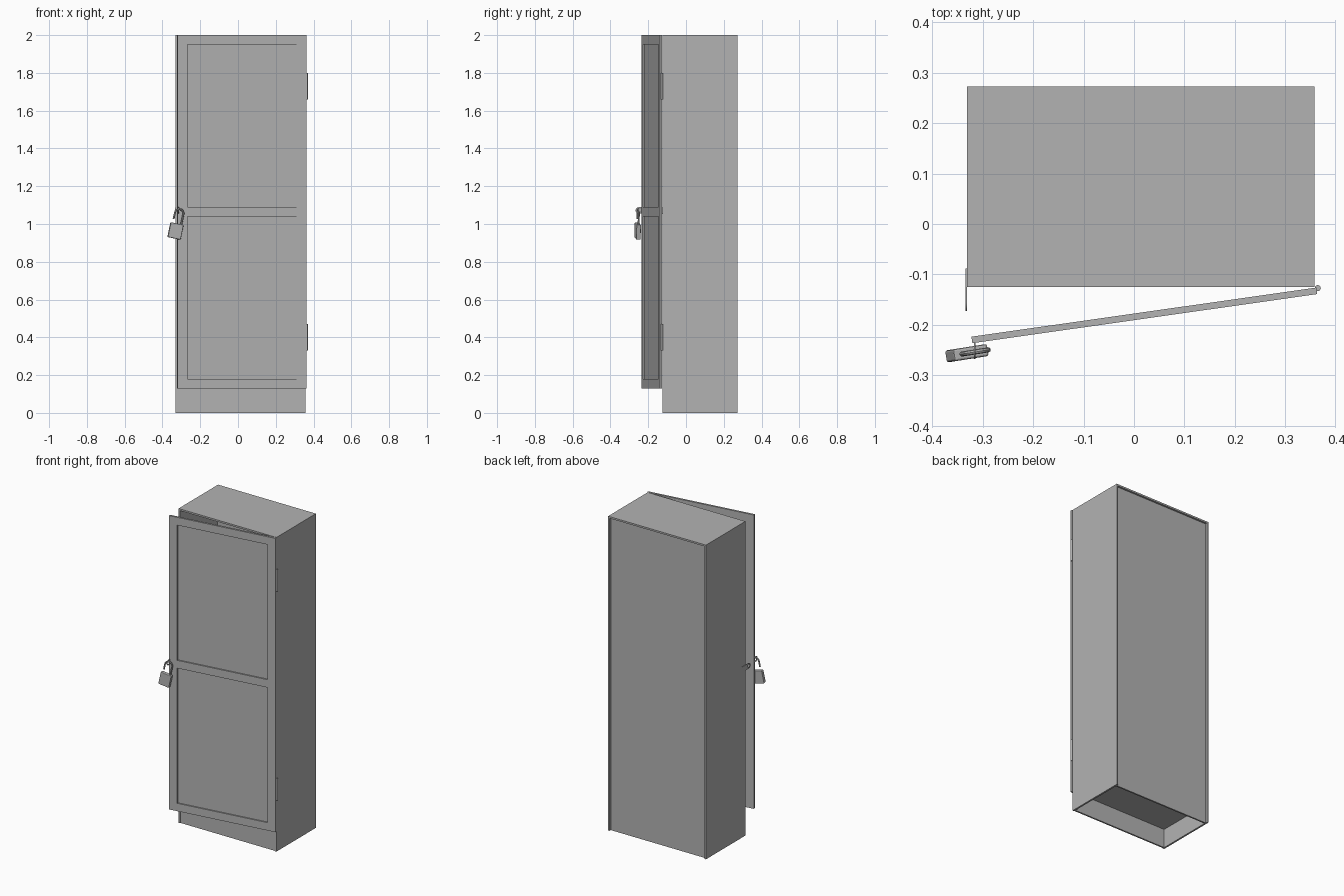
import bpy, bmesh, math
from mathutils import Matrix, Vector

if "Cube" in bpy.data.objects:
    bpy.data.objects.remove(bpy.data.objects["Cube"])

grey = bpy.data.materials.new("grey_metal")
grey.diffuse_color = (0.45, 0.45, 0.45, 1)
grey.use_nodes = True
grey.node_tree.nodes["Principled BSDF"].inputs["Base Color"].default_value = grey.diffuse_color


def add_mesh(name, bm, matrix=Matrix()):
    bmesh.ops.recalc_face_normals(bm, faces=bm.faces)
    me = bpy.data.meshes.new(name)
    bm.to_mesh(me)
    bm.free()
    ob = bpy.data.objects.new(name, me)
    ob.matrix_world = matrix
    me.materials.append(grey)
    bpy.context.collection.objects.link(ob)
    return ob


def box(name, lo, hi, matrix=Matrix(), bevel=0):
    lo, hi = Vector(lo), Vector(hi)
    bm = bmesh.new()
    m = Matrix.Translation((lo + hi) / 2) @ Matrix.Diagonal((*(hi - lo), 1))
    bmesh.ops.create_cube(bm, size=1, matrix=m)
    if bevel:
        bmesh.ops.bevel(bm, geom=bm.edges[:], offset=bevel, segments=2,
                        profile=0.5, affect='EDGES')
    return add_mesh(name, bm, matrix)


def finish_curve(name, cu, matrix):
    ob = bpy.data.objects.new(name, cu)
    bpy.context.collection.objects.link(ob)
    ob.matrix_world = matrix
    cu.materials.append(grey)
    bpy.ops.object.select_all(action='DESELECT')
    ob.select_set(True)
    bpy.context.view_layer.objects.active = ob
    bpy.ops.object.convert(target='MESH')
    bpy.ops.object.shade_smooth_by_angle(angle=math.radians(40))


def add_spline(cu, pts, cyclic):
    sp = cu.splines.new('POLY')
    sp.points.add(len(pts) - 1)
    for p, c in zip(sp.points, pts):
        p.co = (*c, 1)
    sp.use_cyclic_u = cyclic


# Cabinet shell: open front, inset back, raised floor and plinth
X0, X1, Y0, Y1, T = -0.331, 0.358, -0.125, 0.272, 0.011
box("left_side", (X0, Y0, 0), (X0 + T, Y1, 2))
box("right_side", (X1 - T, Y0, 0), (X1, Y1, 2))
box("top_panel", (X0 + T, Y0, 2 - T), (X1 - T, Y1, 2))
box("back_panel", (X0 + T, Y1 - 0.022, 0), (X1 - T, Y1 - 0.012, 2 - T))
box("floor_panel", (X0 + T, Y0, 0.12), (X1 - T, Y1 - 0.022, 0.13))
box("plinth", (X0 + T, Y0 + 0.004, 0), (X1 - T, Y0 + 0.014, 0.12))

# Door, ajar, with two recessed panels
door_m = Matrix.Translation((0.361, -0.126, 0)) @ Matrix.Rotation(math.radians(8.1), 4, 'Z')
xs = [-0.69, -0.637, -0.053, 0]
zs = [0.13, 0.18, 1.04, 1.09, 1.95, 2.0]
bm = bmesh.new()
grid = [[bm.verts.new((x, -0.013, z)) for z in zs] for x in xs]
panels = []
for i in range(3):
    for j in range(5):
        f = bm.faces.new((grid[i][j], grid[i + 1][j], grid[i + 1][j + 1], grid[i][j + 1]))
        if i == 1 and j in (1, 3):
            panels.append(f)
front = bm.faces[:]
back = bmesh.ops.extrude_face_region(bm, geom=front, use_keep_orig=True)["geom"]
for v in back:
    if isinstance(v, bmesh.types.BMVert):
        v.co.y = 0
sunk = [f for f in bm.faces if abs(f.calc_center_median().y + 0.013) < 1e-5
        and abs(f.calc_center_median().x + 0.345) < 0.01 and f.calc_area() > 0.3]
for f in bmesh.ops.extrude_discrete_faces(bm, faces=sunk)["faces"]:
    for v in f.verts:
        v.co.y += 0.008
add_mesh("door", bm, door_m)

# Hinges
for n, z in (("lower_hinge", 0.40), ("upper_hinge", 1.73)):
    bm = bmesh.new()
    bmesh.ops.create_cone(bm, cap_ends=True, segments=16, radius1=0.006, radius2=0.006, depth=0.14)
    ob = add_mesh(n, bm, Matrix.Translation((0.364, -0.127, z)))
    bpy.context.view_layer.objects.active = ob
    ob.select_set(True)
    bpy.ops.object.shade_smooth_by_angle(angle=math.radians(40))
    ob.select_set(False)

# Sheets of paper fixed inside the door, the large one curling away
for name, a, b, z0, z1, bulge in (("large_sheet", -0.46, -0.06, 1.15, 1.7, 0.008),
                                  ("small_sheet", -0.59, -0.48, 1.35, 1.5, 0.001)):
    bm = bmesh.new()
    prev = None
    for i in range(13):
        t = i / 12
        y = 0.002 + bulge * math.sin(math.pi * t)
        cur = [bm.verts.new((a + (b - a) * t, y, z)) for z in (z0, z1)]
        if prev:
            bm.faces.new((prev[0], cur[0], cur[1], prev[1]))
        prev = cur
    add_mesh(name, bm, door_m)


# Lock eyes: rounded tongues with a hole
def lock_eye(name, centre, length):
    cu = bpy.data.curves.new(name, 'CURVE')
    cu.dimensions = '2D'
    cu.fill_mode = 'BOTH'
    cu.extrude = 0.0015
    r = 0.017
    arc = [(r * math.cos(a), r * math.sin(a), 0)
           for a in (math.pi / 2 + math.pi * k / 12 for k in range(13))]
    add_spline(cu, arc + [(length, -r, 0), (length, r, 0)], True)
    add_spline(cu, [(0.010 * math.cos(k * math.pi / 10), 0.010 * math.sin(k * math.pi / 10), 0)
                    for k in range(20)], True)
    turn = Matrix(((0, 0, 1, 0), (1, 0, 0, 0), (0, 1, 0, 0), (0, 0, 0, 1)))
    finish_curve(name, cu, Matrix.Translation(centre) @ turn)


lock_eye("cabinet_lock_eye", (-0.3325, -0.155, 1.07), 0.067)
lock_eye("door_lock_eye", (-0.315, -0.250, 1.072), 0.018)

# Open padlock hanging from the door eye
lock_m = (Matrix.Translation((-0.331, -0.256, 0.963)) @ Matrix.Rotation(math.radians(9), 4, 'Z')
          @ Matrix.Rotation(math.radians(12), 4, 'Y'))
box("padlock_body", (-0.035, -0.012, -0.04), (0.035, 0.012, 0.04), lock_m, 0.004)
cu = bpy.data.curves.new("padlock_shackle", 'CURVE')
cu.dimensions = '3D'
cu.bevel_depth = 0.005
cu.bevel_resolution = 2
cu.use_fill_caps = True
R, zc = 0.023, 0.095
path = [(R, 0, 0.03)] + [(R * math.cos(math.pi * k / 12), 0, zc + R * math.sin(math.pi * k / 12))
                         for k in range(13)] + [(-R, 0, 0.06)]
add_spline(cu, path, False)
finish_curve("padlock_shackle", cu, lock_m)
